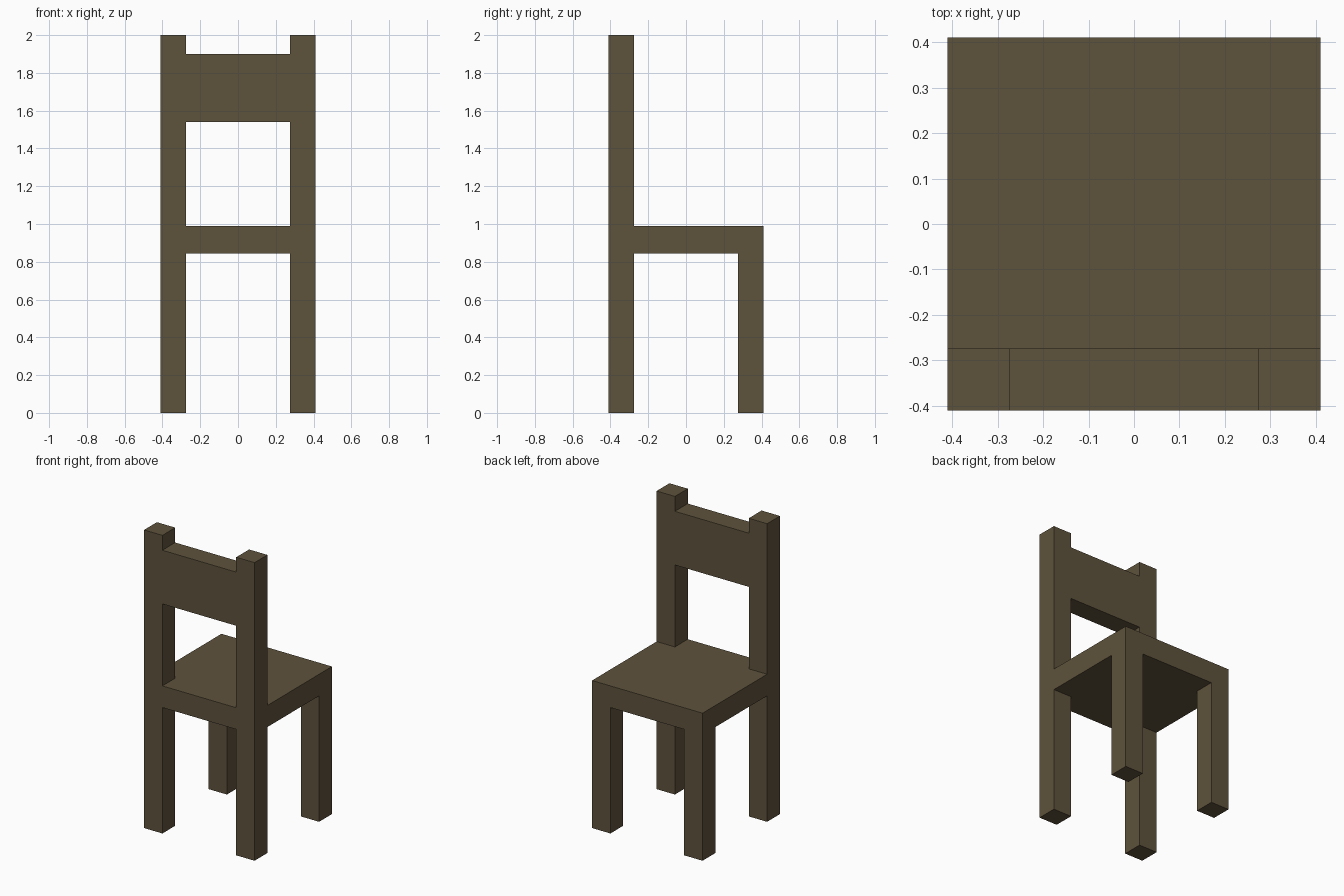
import bpy
import bmesh

if "Cube" in bpy.data.objects:
    bpy.data.objects.remove(bpy.data.objects["Cube"])

HALF = 0.41       # half width and depth of the chair
INNER = 0.274     # inner face of the legs
SEAT_LOW, SEAT_TOP = 0.845, 0.99
RAIL_LOW, RAIL_TOP = 1.54, 1.90
HEIGHT = 2.0

wood = bpy.data.materials.new("brown_wood")
wood.diffuse_color = (0.112, 0.085, 0.045, 1)
wood.use_nodes = True
wood.node_tree.nodes["Principled BSDF"].inputs["Base Color"].default_value = wood.diffuse_color


def prism(name, outline, z0, z1):
    """Extrude a flat outline (counter-clockwise x, y) from z0 to z1."""
    bm = bmesh.new()
    face = bm.faces.new([bm.verts.new((x, y, z0)) for x, y in outline])
    ext = bmesh.ops.extrude_face_region(bm, geom=[face], use_keep_orig=True)
    top = [v for v in ext["geom"] if isinstance(v, bmesh.types.BMVert)]
    bmesh.ops.translate(bm, verts=top, vec=(0, 0, z1 - z0))
    bmesh.ops.recalc_face_normals(bm, faces=bm.faces)
    mesh = bpy.data.meshes.new(name)
    bm.to_mesh(mesh)
    bm.free()
    mesh.materials.append(wood)
    obj = bpy.data.objects.new(name, mesh)
    bpy.context.collection.objects.link(obj)
    return obj


def rect(x0, x1, y0, y1):
    return [(x0, y0), (x1, y0), (x1, y1), (x0, y1)]


# Legs: the pair on the -y side runs up to form the backrest posts
for side, x0, x1 in (("left", -HALF, -INNER), ("right", INNER, HALF)):
    prism(f"back_post_{side}", rect(x0, x1, -HALF, -INNER), 0, HEIGHT)
    prism(f"seat_leg_{side}", rect(x0, x1, INNER, HALF), 0, SEAT_LOW)

# Seat slab, notched around the two posts
prism("seat", [(-INNER, -HALF), (INNER, -HALF), (INNER, -INNER),
               (HALF, -INNER), (HALF, HALF), (-HALF, HALF),
               (-HALF, -INNER), (-INNER, -INNER)], SEAT_LOW, SEAT_TOP)

# Backrest rail between the posts
prism("backrest_rail", rect(-INNER, INNER, -HALF, -INNER), RAIL_LOW, RAIL_TOP)
